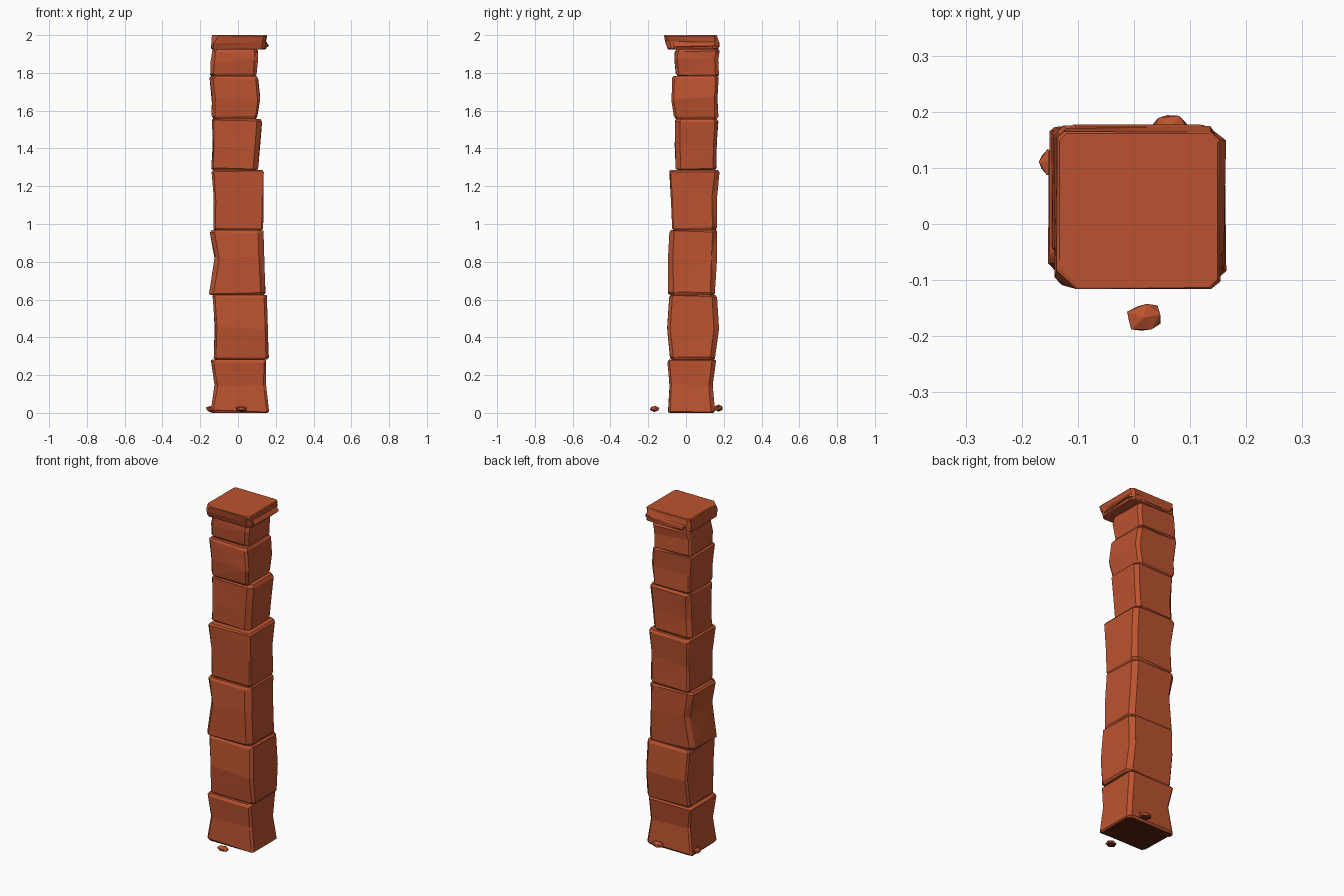
import bpy, random, math
from mathutils import Vector

if "Cube" in bpy.data.objects:
    bpy.data.objects.remove(bpy.data.objects["Cube"])

random.seed(7)


def material(name, col):
    m = bpy.data.materials.new(name)
    m.diffuse_color = (*col, 1)
    m.use_nodes = True
    m.node_tree.nodes["Principled BSDF"].inputs["Base Color"].default_value = m.diffuse_color
    return m


mat = material("terracotta stone", (0.50, 0.086, 0.029))
dark = material("dark underside", (0.10, 0.017, 0.004))


def darken_base(ob, limit):
    """Faces that point down close to the ground get the dark colour."""
    ob.data.materials.append(dark)
    for p in ob.data.polygons:
        if p.normal.z < limit and p.center.z < 0.025:
            p.material_index = 1


def make(name, verts, faces):
    me = bpy.data.meshes.new(name)
    me.from_pydata(verts, [], faces)
    me.update()
    me.materials.append(mat)
    ob = bpy.data.objects.new(name, me)
    bpy.context.collection.objects.link(ob)
    return ob


def ring(ext, z, ch, inset=0.0, jit=0.0):
    """Rectangle with four individually chamfered corners (8 points)."""
    x0, x1, y0, y1 = ext
    x0, x1, y0, y1 = x0 + inset, x1 - inset, y0 + inset, y1 - inset
    a, b, c, d = ch  # front left, front right, back right, back left
    pts = [(x0 + a, y0), (x1 - b, y0), (x1, y0 + b), (x1, y1 - c),
           (x1 - c, y1), (x0 + d, y1), (x0, y1 - d), (x0, y0 + a)]
    cx, cy = (x0 + x1) / 2, (y0 + y1) / 2
    out = []
    for x, y in pts:
        s = 1 - random.uniform(0, jit)
        out.append((cx + (x - cx) * s, cy + (y - cy) * s,
                    z + random.uniform(-0.3, 0.3) * jit))
    return out


def stone(name, z0, z1, bottom, mid, top, bev=0.010, top_ch=None, jit=0.05):
    ch = [random.uniform(0.008, 0.028) for _ in range(4)]
    top_ch = top_ch or ch
    zm = z0 + (z1 - z0) * random.uniform(0.42, 0.6)
    rings = [ring(bottom, z0, ch, bev), ring(bottom, z0 + bev, ch, 0, jit / 2),
             ring(mid, zm, ch, 0, jit), ring(top, z1 - bev, top_ch, 0, jit / 2),
             ring(top, z1, top_ch, bev)]
    verts = [p for r in rings for p in r]
    faces = [tuple(range(7, -1, -1)), tuple(range(32, 40))]
    for r in range(4):
        for i in range(8):
            a, b = r * 8 + i, r * 8 + (i + 1) % 8
            # split the walls into facets
            faces += [(a, b, b + 8), (a, b + 8, a + 8)] if (i + r) % 2 else \
                     [(a, b, a + 8), (b, b + 8, a + 8)]
    return make(name, verts, faces)


# stacked shaft stones: z range, then x/y extents at bottom, middle and top
blocks = [
    (0.00, 0.283, (-.145, .165, -.095, .155), (-.125, .150, -.09, .145), (-.145, .150, -.10, .16)),
    (0.283, 0.625, (-.130, .165, -.085, .155), (-.125, .160, -.10, .175), (-.135, .155, -.09, .165)),
    (0.625, 0.967, (-.155, .148, -.095, .155), (-.128, .142, -.10, .165), (-.150, .135, -.09, .168)),
    (0.967, 1.287, (-.132, .135, -.075, .165), (-.130, .135, -.08, .165), (-.140, .137, -.09, .178)),
    (1.287, 1.557, (-.142, .107, -.055, .163), (-.138, .118, -.06, .165), (-.140, .128, -.06, .172)),
    (1.557, 1.783, (-.142, .105, -.065, .172), (-.142, .118, -.078, .17), (-.152, .107, -.075, .175)),
    (1.783, 1.926, (-.148, .100, -.055, .175), (-.148, .108, -.065, .172), (-.138, .107, -.06, .178)),
]
for i, b in enumerate(blocks):
    ob = stone("shaft_stone_%d" % (i + 1), *b)
    if i == 0:
        darken_base(ob, -0.9)

# overhanging cap slab, its top chipped away at the front left
stone("cap_slab", 1.925, 2.0, (-.143, .150, -.100, .172), (-.143, .150, -.110, .175),
      (-.138, .154, -.118, .166), 0.005, (0.035, 0.015, 0.015, 0.012), 0.03)
# thin split layer on the cap's right and back
stone("cap_split_layer", 1.930, 1.966, (-.10, .155, -.08, .17), (-.12, .167, -.07, .178),
      (-.13, .150, -.06, .178), 0.005)


# loose chips on the ground
def chip(name, c, size, turn):
    bpy.ops.mesh.primitive_ico_sphere_add(subdivisions=1, radius=1)
    ob = bpy.context.object
    ob.name = name
    for v in ob.data.vertices:
        p = Vector(v.co) * random.uniform(0.9, 1.15)
        x, y, z = p.x * size[0], p.y * size[1], p.z * size[2]
        v.co = (c[0] + x * math.cos(turn) - y * math.sin(turn),
                c[1] + x * math.sin(turn) + y * math.cos(turn), max(0.004, c[2] + z))
    ob.data.update()
    ob.data.materials.append(mat)
    darken_base(ob, -0.6)


chip("front_chip", (0.018, -0.167, 0.021), (0.034, 0.028, 0.015), 0.2)
chip("left_chip", (-0.147, 0.11, 0.021), (0.024, 0.024, 0.016), 0.6)
chip("back_chip", (0.065, 0.172, 0.025), (0.036, 0.025, 0.018), -0.2)
